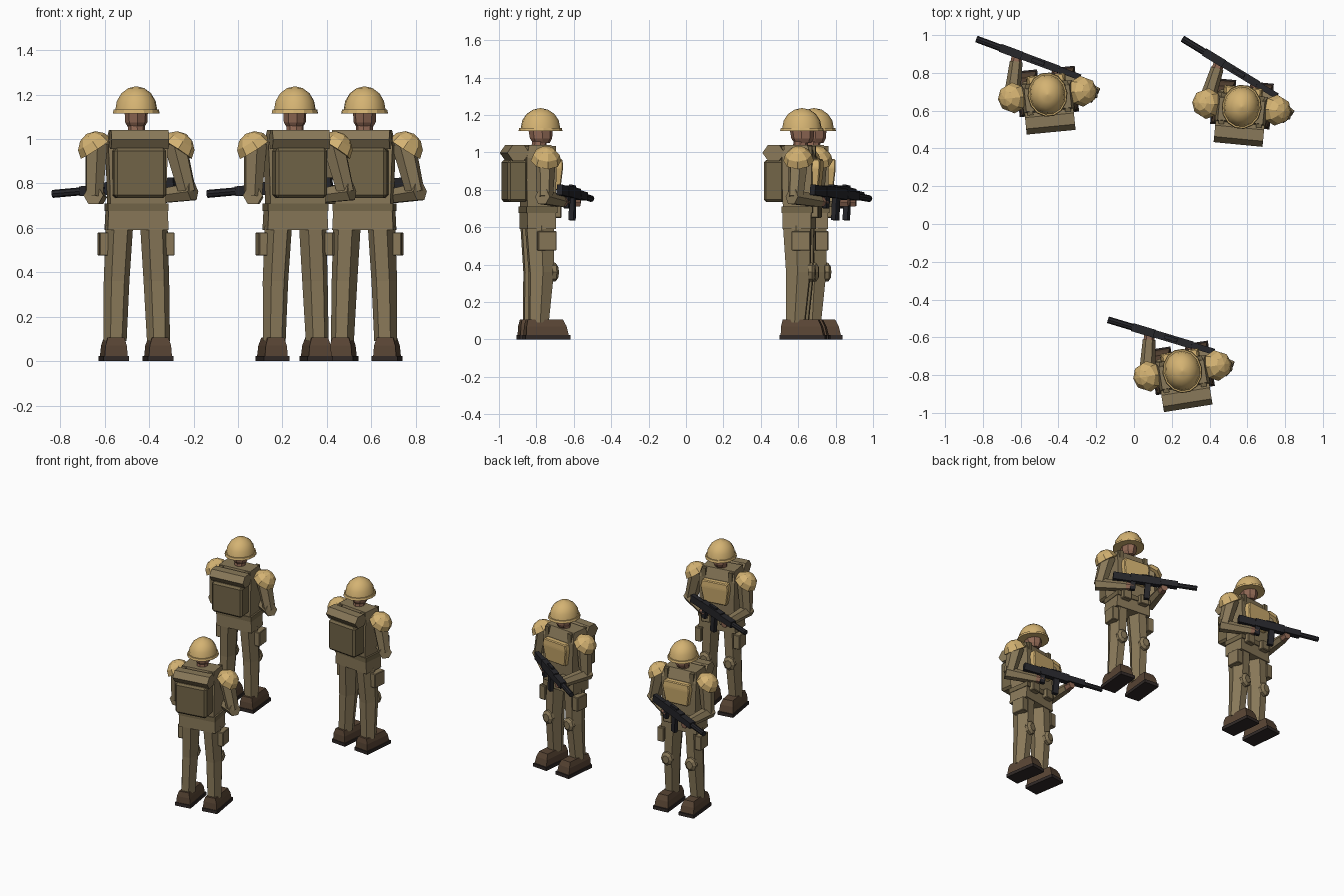
import bpy, bmesh, math
from mathutils import Matrix, Vector

if "Cube" in bpy.data.objects:
    bpy.data.objects.remove(bpy.data.objects["Cube"])

COLORS = {
    "cloth": (0.25, 0.19, 0.10, 1), "pack": (0.17, 0.13, 0.065, 1),
    "armor": (0.66, 0.45, 0.17, 1), "skin": (0.28, 0.14, 0.09, 1),
    "leather": (0.10, 0.06, 0.035, 1), "sole": (0.03, 0.022, 0.02, 1),
    "metal": (0.018, 0.018, 0.022, 1),
}
MATS = {}
for key, col in COLORS.items():
    MATS[key] = bpy.data.materials.new(key)
    MATS[key].diffuse_color = col
parts = []


def finish(name, mat, bm, matrix=None, bevel=0, smooth=False):
    if bevel:
        bmesh.ops.bevel(bm, geom=bm.edges[:], offset=bevel, segments=1, affect='EDGES')
    if matrix:
        bm.transform(matrix)
    bmesh.ops.recalc_face_normals(bm, faces=bm.faces[:])
    for f in bm.faces:
        f.smooth = smooth and len(f.verts) <= 4
    me = bpy.data.meshes.new(name)
    bm.to_mesh(me)
    bm.free()
    me.materials.append(MATS[mat])
    parts.append((name, me))


def loft(name, mat, sections, n=4, matrix=None, bevel=0, smooth=False):
    """Stack of n-gon sections (z, cx, cy, half_x, half_y); n=4 gives rectangles."""
    bm = bmesh.new()
    k, off = (math.sqrt(2), math.pi / 4) if n == 4 else (1, 0)
    rings = []
    for z, cx, cy, hx, hy in sections:
        rings.append([bm.verts.new((cx + k * hx * math.cos(off + 2 * math.pi * i / n),
                                    cy + k * hy * math.sin(off + 2 * math.pi * i / n), z))
                      for i in range(n)])
    for a, b in zip(rings, rings[1:]):
        for i in range(n):
            j = (i + 1) % n
            bm.faces.new((a[i], a[j], b[j], b[i]))
    bm.faces.new(rings[0][::-1])
    bm.faces.new(rings[-1])
    finish(name, mat, bm, matrix, bevel, smooth)


def box(name, mat, lo, hi, matrix=None, bevel=0):
    c = [(a + b) / 2 for a, b in zip(lo, hi)]
    h = [(b - a) / 2 for a, b in zip(lo, hi)]
    loft(name, mat, [(lo[2], c[0], c[1], h[0], h[1]), (hi[2], c[0], c[1], h[0], h[1])],
         matrix=matrix, bevel=bevel)


def limb(name, mat, p, q, r1, r2, n=6):
    p, q = Vector(p), Vector(q)
    d = q - p
    m = Matrix.Translation(p) @ d.to_track_quat('Z', 'Y').to_matrix().to_4x4()
    loft(name, mat, [(0, 0, 0, r1, r1), (d.length, 0, 0, r2, r2)], n, m)


def dome(r, h, steps):
    angles = [i * math.pi / 2 / steps for i in range(steps)] + [math.pi / 2 - 0.03]
    return [(h * math.sin(a), r * math.cos(a)) for a in angles]


# Helmet, head and neck
loft("helmet_brim", "armor", [(1.115, 0, 0, 0.106, 0.118), (1.132, 0, 0, 0.102, 0.114)], 14)
loft("helmet_dome", "armor", [(1.13 + z, 0, 0, r, r * 1.12) for z, r in dome(0.095, 0.107, 4)],
     14, smooth=True)
loft("head", "skin", [(1.05, 0, 0.005, 0.035, 0.045), (1.075, 0, 0.003, 0.05, 0.06),
                      (1.13, 0, 0, 0.053, 0.067)], 8)
loft("neck", "skin", [(1.02, 0, -0.01, 0.04, 0.04), (1.06, 0, -0.005, 0.038, 0.04)], 8)

# Torso, belt and hips
loft("torso", "cloth", [(0.69, 0, -0.015, 0.125, 0.075), (0.85, 0, -0.015, 0.13, 0.08),
                        (0.97, 0, -0.015, 0.135, 0.08), (1.04, 0, -0.02, 0.12, 0.06)])
box("belt", "pack", (-0.137, -0.097, 0.675), (0.137, 0.07, 0.71))
loft("hips", "cloth", [(0.59, 0, -0.015, 0.138, 0.077), (0.685, 0, -0.015, 0.133, 0.077)])
loft("chest_plate", "armor", [(0.80, 0, 0.075, 0.085, 0.02), (0.92, 0, 0.083, 0.105, 0.024),
                              (0.965, 0, 0.083, 0.095, 0.022)], bevel=0.006)

# Backpack with bedroll and straps
box("backpack", "pack", (-0.118, -0.195, 0.735), (0.118, -0.085, 0.96), bevel=0.014)
loft("bedroll", "cloth", [(-0.13, 0, 0, 0.06, 0.049), (0.13, 0, 0, 0.06, 0.049)], 6,
     Matrix.Translation((0, -0.14, 0.998)) @ Matrix(((0, 0, 1, 0), (1, 0, 0, 0),
                                                      (0, 1, 0, 0), (0, 0, 0, 1))))

for s, side in ((-1, "left"), (1, "right")):
    # Shoulder pads
    tilt = Matrix.Translation((s * 0.182, 0, 0.955)) @ Matrix.Rotation(s * math.radians(33), 4, 'Y')
    loft(side + "_shoulder_pad", "armor", [(z, 0, 0, r, r) for z, r in dome(0.082, 0.08, 3)],
         8, tilt)
    box(side + "_pack_strap", "pack", (s * 0.1 - 0.015, -0.1, 0.95),
        (s * 0.1 + 0.015, 0.065, 1.035))
    # Leg and knee pad
    loft(side + "_leg", "cloth", [(0.09, s * 0.098, -0.025, 0.052, 0.058),
                                  (0.36, s * 0.09, -0.01, 0.058, 0.074),
                                  (0.61, s * 0.078, -0.018, 0.062, 0.085)], 6)
    loft(side + "_knee_pad", "cloth", [(0, 0, 0, 0.046, 0.052), (0.022, 0, 0, 0.044, 0.05),
                                       (0.036, 0, 0, 0.025, 0.03)], 8,
         Matrix.Translation((s * 0.092, 0.045, 0.36)) @ Matrix.Rotation(-math.pi / 2, 4, 'X'))
    # Pouches
    box(side + "_thigh_pouch", "cloth", (s * 0.145 - 0.025, -0.04, 0.475),
        (s * 0.145 + 0.025, 0.06, 0.58), bevel=0.004)
    box(side + "_belt_pouch", "cloth", (s * 0.07 - 0.035, 0.055, 0.65),
        (s * 0.07 + 0.035, 0.098, 0.72), bevel=0.005)
    # Boot
    loft(side + "_boot", "leather", [(0.02, s * 0.1, 0.015, 0.052, 0.115),
                                     (0.07, s * 0.1, 0.01, 0.048, 0.108),
                                     (0.106, s * 0.1, 0.005, 0.037, 0.095)])
    box(side + "_sole", "sole", (s * 0.1 - 0.058, -0.105, 0), (s * 0.1 + 0.058, 0.138, 0.024))

# Rifle in its own frame: x runs from stock to muzzle
butt, muzzle = Vector((0.18, 0.075, 0.803)), Vector((-0.346, 0.329, 0.753))
ax = (muzzle - butt).normalized()
ay = Vector((0, 0, 1)).cross(ax).normalized()
az = ax.cross(ay)
G = Matrix((ax, ay, az)).transposed().to_4x4()
G.translation = butt
for name, lo, hi in (
        ("rifle_stock", (0, -0.016, -0.03), (0.13, 0.016, 0.025)),
        ("rifle_receiver", (0.12, -0.02, -0.028), (0.33, 0.02, 0.03)),
        ("rifle_handguard", (0.33, -0.022, -0.022), (0.45, 0.022, 0.022)),
        ("rifle_sight", (0.2, -0.01, 0.03), (0.27, 0.01, 0.042)),
        ("rifle_grip", (0.125, -0.013, -0.09), (0.16, 0.013, -0.02)),
        ("rifle_magazine", (0.225, -0.014, -0.145), (0.265, 0.014, -0.02))):
    box(name, "metal", lo, hi, G)
limb("rifle_barrel", "metal", G @ Vector((0.44, 0, 0)), muzzle, 0.018, 0.018, 8)

# Arms: shoulder, elbow, hand
for side, sh, el, ha in (
        ("left", (-0.18, 0, 0.98), (-0.19, 0.0, 0.745), (-0.148, 0.19, 0.737)),
        ("right", (0.175, 0, 0.98), (0.23, -0.012, 0.76), (0.085, 0.1, 0.738))):
    limb(side + "_upper_arm", "cloth", sh, el, 0.055, 0.043)
    d = (Vector(ha) - Vector(el)).normalized()
    limb(side + "_forearm", "cloth", Vector(el) - d * 0.03, ha, 0.045, 0.034)
    limb(side + "_hand", "skin", Vector(ha) - d * 0.01, Vector(ha) + d * 0.05, 0.03, 0.026)

# Three soldiers share the same part meshes
for k, (x, y, turn) in enumerate(((-0.458, 0.685, 5.5), (0.57, 0.62, -5.5), (0.256, -0.778, 9))):
    M = Matrix.Translation((x, y, 0)) @ Matrix.Rotation(math.radians(turn), 4, 'Z')
    for name, me in parts:
        ob = bpy.data.objects.new(f"soldier_{k + 1}_{name}", me)
        ob.matrix_world = M
        bpy.context.collection.objects.link(ob)

for m in bpy.data.materials:
    if m.users and not m.is_grease_pencil:
        m.use_nodes = True
        m.node_tree.nodes["Principled BSDF"].inputs["Base Color"].default_value = m.diffuse_color
